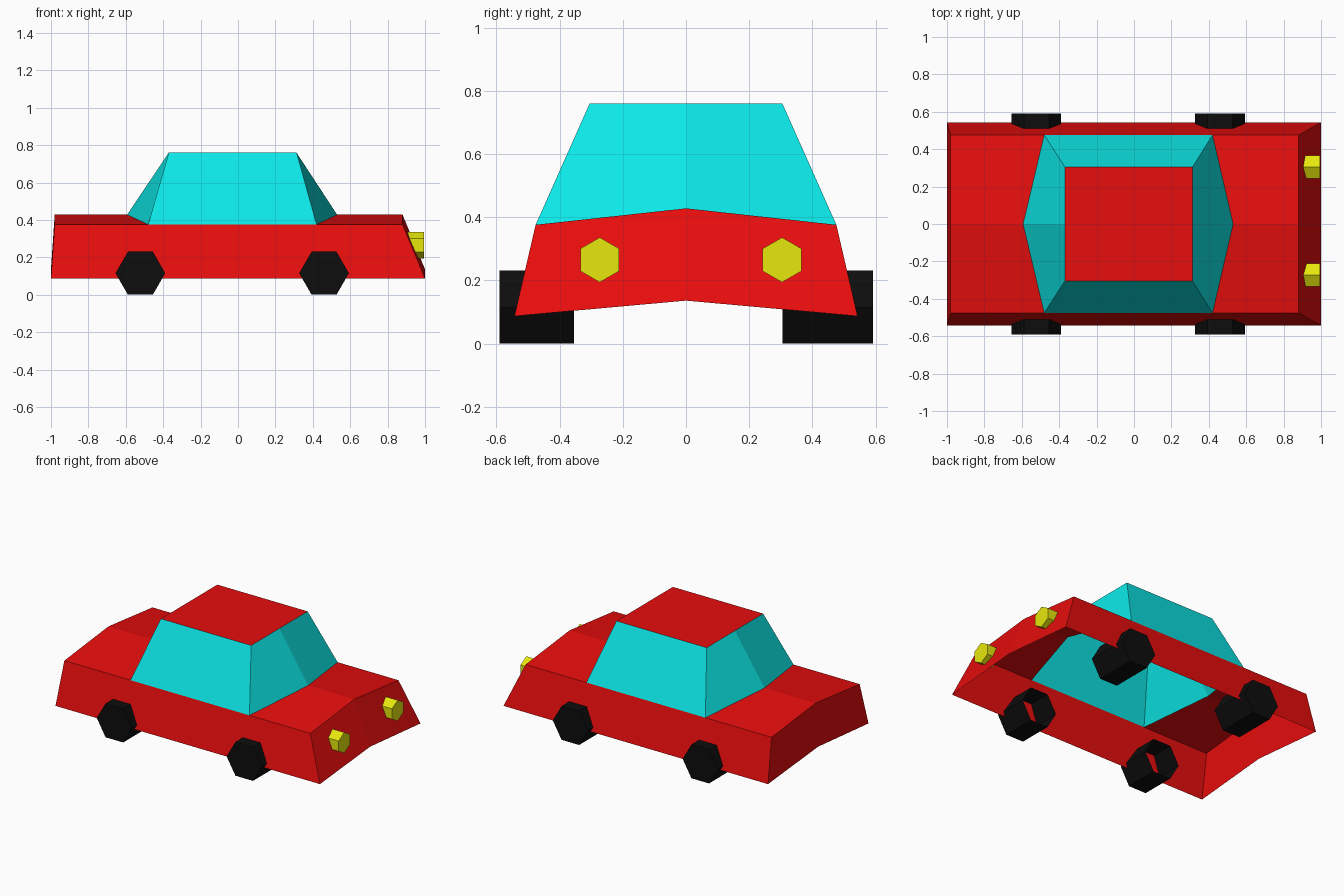
import bpy, bmesh
from math import pi
from mathutils import Matrix, Vector

if "Cube" in bpy.data.objects:
    bpy.data.objects.remove(bpy.data.objects["Cube"])


def material(name, r, g, b):
    m = bpy.data.materials.new(name)
    m.diffuse_color = (r, g, b, 1)
    m.use_nodes = True
    m.node_tree.nodes["Principled BSDF"].inputs["Base Color"].default_value = m.diffuse_color
    return m


RED = material("red_paint", 0.8, 0.004, 0.004)
GLASS = material("cyan_glass", 0.004, 0.8, 0.8)
BLACK = material("black_rubber", 0.004, 0.004, 0.004)
YELLOW = material("yellow_lamp", 0.8, 0.8, 0.004)


def add_object(name, bm, mat):
    me = bpy.data.meshes.new(name)
    bm.to_mesh(me)
    bm.free()
    me.materials.append(mat)
    ob = bpy.data.objects.new(name, me)
    bpy.context.collection.objects.link(ob)
    return ob


def half_shell(name, panels, mat):
    """Panels of the +y half, mirrored across the car's centre line."""
    bm = bmesh.new()
    for panel in panels:
        bm.faces.new([bm.verts.new(p) for p in panel])
    bmesh.ops.remove_doubles(bm, verts=bm.verts[:], dist=0.0005)
    ob = add_object(name, bm, mat)
    mod = ob.modifiers.new("mirror", 'MIRROR')
    mod.use_axis = (False, True, False)
    mod.use_clip = True


def open_prism(name, inner, outer, radius, turn, mat):
    """Hexagonal prism from inner to outer point, left open at the inner end."""
    a, b = Vector(inner), Vector(outer)
    axis = b - a
    bm = bmesh.new()
    bmesh.ops.create_cone(bm, cap_ends=True, segments=6, radius1=radius,
                          radius2=radius, depth=axis.length,
                          matrix=Matrix.Rotation(turn, 4, 'Z'))
    back = [f for f in bm.faces if f.normal.z < -0.9]
    bmesh.ops.delete(bm, geom=back, context='FACES_ONLY')
    rot = axis.to_track_quat('Z', 'Y').to_matrix().to_4x4()
    bm.transform(Matrix.Translation((a + b) / 2) @ rot)
    add_object(name, bm, mat)


# Levels of the gently ridged body
def sill(x): return (x, 0.543, 0.087)
def sill_mid(x): return (x, 0, 0.136)
def belt(x): return (x, 0.476, 0.376)
def belt_mid(x): return (x, 0, 0.428)
def roof(x): return (x, 0.305, 0.76)
def roof_mid(x): return (x, 0, 0.76)


# Body shell: side, nose, tail, bonnet and boot lid, open underneath
half_shell("body", [
    [sill(1), sill(-1), belt(-0.98), belt(-0.48), belt(0.42), belt(0.88)],
    [sill_mid(1), sill(1), belt(0.88), belt_mid(0.88)],
    [sill(-1), sill_mid(-1), belt_mid(-0.98), belt(-0.98)],
    [belt_mid(0.53), belt_mid(0.88), belt(0.88), belt(0.42)],
    [belt_mid(-0.98), belt_mid(-0.593), belt(-0.48), belt(-0.98)],
], RED)

# Cabin windows and roof panel
half_shell("windows", [
    [belt(0.42), belt(-0.48), roof(-0.37), roof(0.313)],
    [belt_mid(0.53), belt(0.42), roof(0.313), roof_mid(0.313)],
    [belt(-0.48), belt_mid(-0.593), roof_mid(-0.37), roof(-0.37)],
], GLASS)
half_shell("roof", [
    [roof_mid(-0.37), roof_mid(0.313), roof(0.313), roof(-0.37)],
], RED)

# Wheels
for end, x in (("front", 0.46), ("rear", -0.522)):
    for side, y0, y1 in (("left", 0.305, 0.592), ("right", -0.355, -0.59)):
        open_prism(f"{end}_{side}_wheel", (x, y0, 0.1155), (x, y1, 0.1155),
                   0.133, pi / 6, BLACK)

# Headlights
for side, y in (("left", 0.304), ("right", -0.273)):
    open_prism(f"{side}_headlight", (0.905, y, 0.265), (0.995, y, 0.265),
               0.071, 0, YELLOW)
